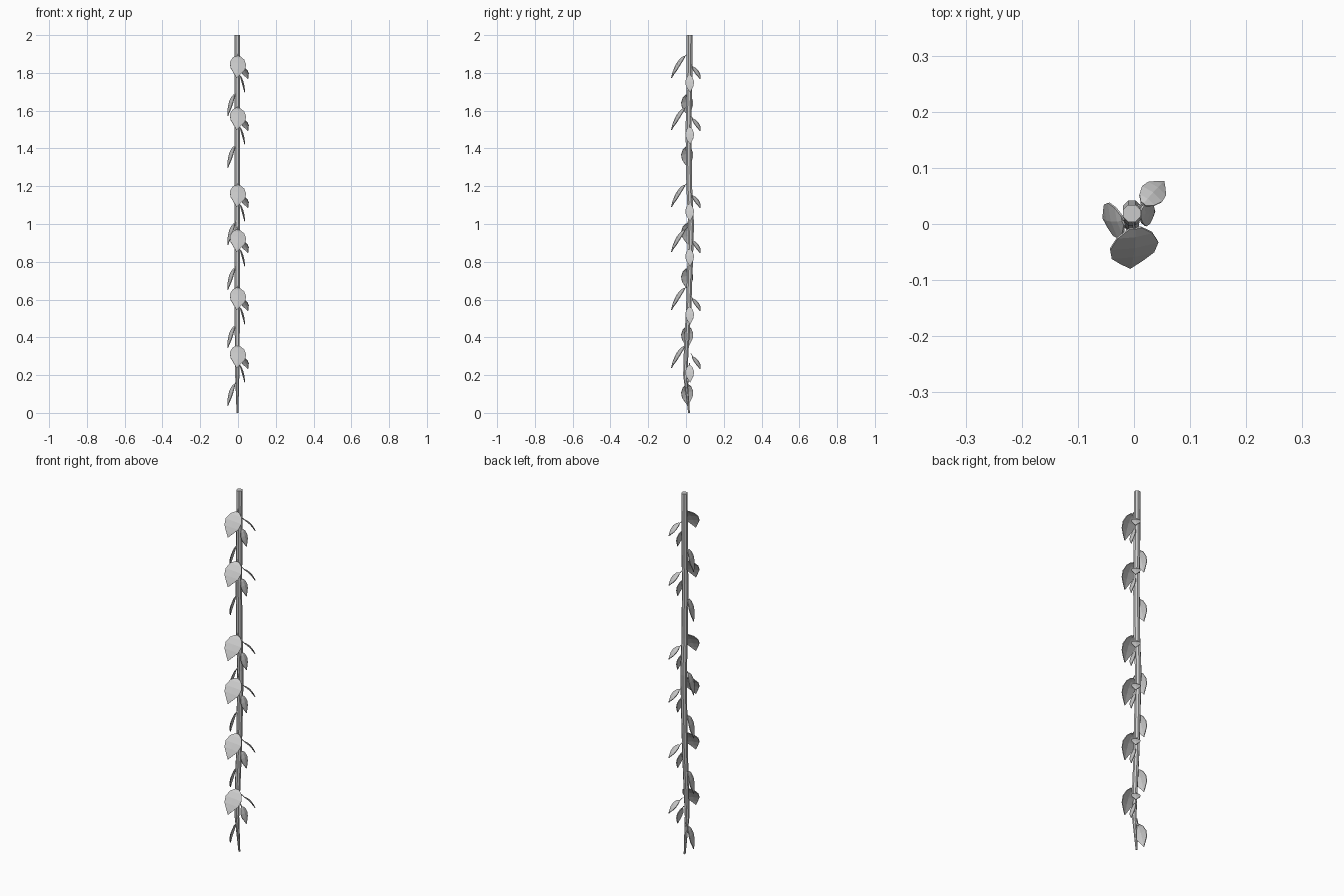
import bpy, bmesh, math
from mathutils import Vector

if "Cube" in bpy.data.objects:
    bpy.data.objects.remove(bpy.data.objects["Cube"])


def finish(bm, name):
    bmesh.ops.recalc_face_normals(bm, faces=bm.faces)
    me = bpy.data.meshes.new(name)
    bm.to_mesh(me)
    bm.free()
    ob = bpy.data.objects.new(name, me)
    bpy.context.collection.objects.link(ob)
    return ob


def tube(bm, path, sides):
    """Rings of horizontal polygons along (x, y, z, radius) points."""
    rings = []
    for x, y, z, r in path:
        rings.append([bm.verts.new((x + r * math.cos(a), y + r * math.sin(a), z))
                      for a in [(i + .5) * math.tau / sides for i in range(sides)]])
    for a, b in zip(rings, rings[1:]):
        for i in range(sides):
            j = (i + 1) % sides
            bm.faces.new((a[i], a[j], b[j], b[i]))
    bm.faces.new(rings[0])
    bm.faces.new(rings[-1])


# Gently wavering stem, tapering at the bottom
stem = [(-.003, .016, 0, .005), (-.004, -.004, .2, .012), (-.004, .002, .35, .014),
        (-.004, .014, .55, .015), (-.004, .022, .8, .016), (-.004, .027, 1.0, .0165),
        (-.004, .017, 1.2, .0165), (-.004, .013, 1.5, .0165), (-.004, .018, 1.74, .0165),
        (-.004, .019, 2.0, .0165)]
bm = bmesh.new()
tube(bm, stem, 8)
finish(bm, "stem")

# Blade outline: fraction along the leaf, half width, outward bow
OUTLINE = [(0, .25, 0), (.13, .72, .6), (.36, 1, 1), (.6, .88, .9), (.8, .45, .55)]


def leaf(name, attach, base, tip, side, width, bow):
    """Cupped pointed blade with a short leaf stalk."""
    attach, base, tip, side = map(Vector, (attach, base, tip, side))
    along = tip - base
    side = (side - along * side.dot(along) / along.length_squared).normalized()
    out = side.cross(along).normalized()
    if out.z < 0:
        out = -out
    bm = bmesh.new()
    rows = []
    for t, w, b in OUTLINE:
        mid = base + along * t + out * bow * b
        rows.append([bm.verts.new(mid + side * s * w * width / 2 - out * abs(s) * w * .004)
                     for s in (-1, 0, 1)])
    end = bm.verts.new(tip)
    for a, b in zip(rows, rows[1:]):
        for i in (0, 1):
            bm.faces.new((a[i], a[i + 1], b[i + 1], b[i]))
    for i in (0, 1):
        bm.faces.new((rows[-1][i], rows[-1][i + 1], end))
    ob = finish(bm, name)
    sol = ob.modifiers.new("thickness", 'SOLIDIFY')
    sol.thickness = .004
    sol.offset = 0
    # Stalk
    bm = bmesh.new()
    tube(bm, [(*attach, .003), (*(base + along * .06), .003)], 4)
    finish(bm, name + "_stalk")


# Four leaves around the stem, repeated in six clusters
LEAVES = [
    ("front_leaf", (-.003, .01, 1.905), (.002, -.008, 1.888), (-.007, -.078, 1.772),
     (1, .26, 0), .088, .010),
    ("back_leaf", (.0, .025, 1.85), (.017, .036, 1.832), (.053, .075, 1.767),
     (1, -.75, .1), .045, .008),
    ("right_leaf", (.0, .018, 1.80), (.012, .018, 1.785), (.036, .022, 1.695),
     (.12, 1, 0), .046, .006),
    ("left_leaf", (-.005, .015, 1.71), (-.020, .006, 1.685), (-.054, .010, 1.572),
     (-.32, 1, 0), .066, .008),
]
for n, dz in enumerate((0, .275, .683, .921, 1.228, 1.535), 1):
    drop = Vector((0, 0, dz))
    for name, attach, base, tip, side, width, bow in LEAVES:
        leaf(f"{name}_{n}", Vector(attach) - drop, Vector(base) - drop,
             Vector(tip) - drop, side, width, bow)
